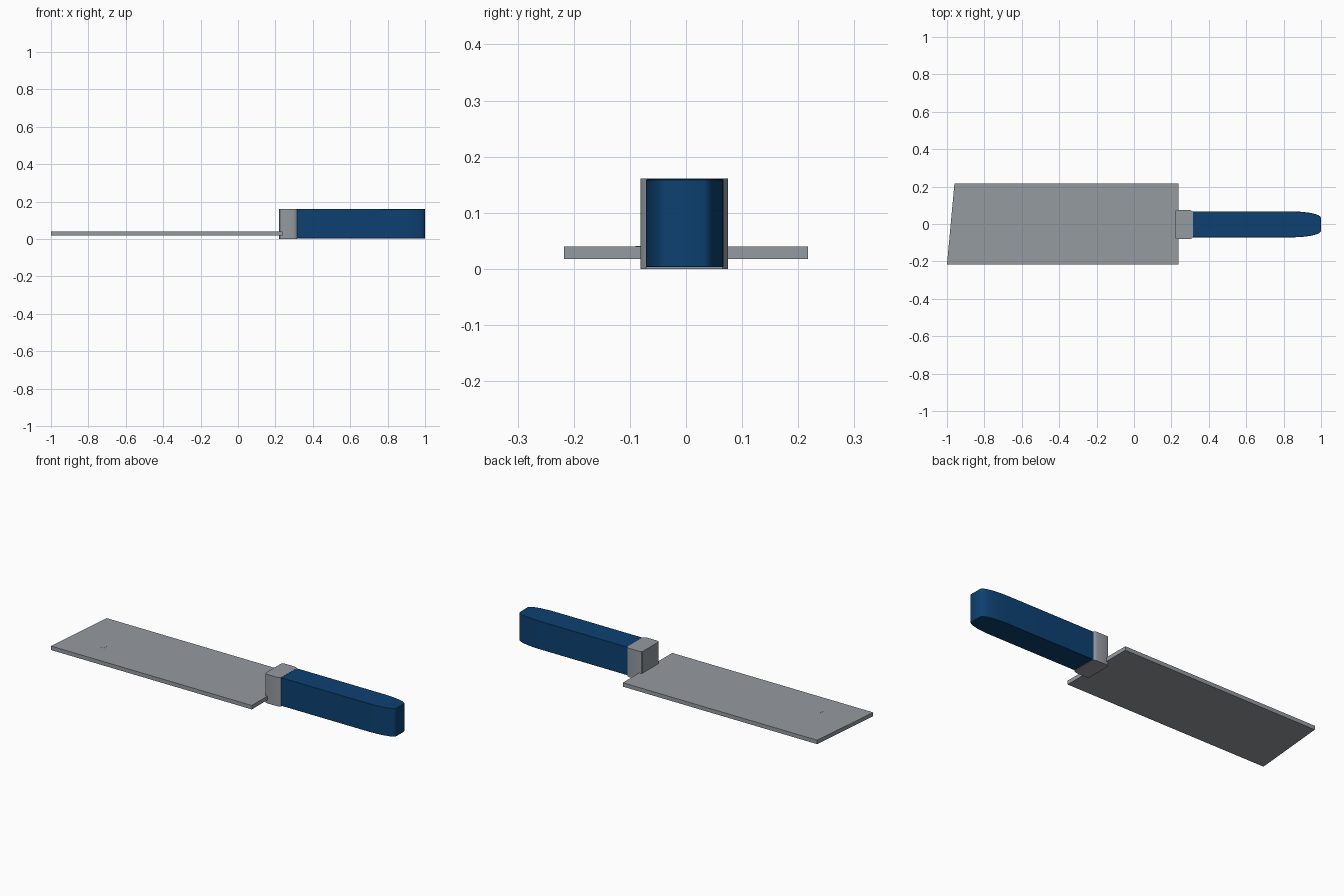
import bpy, bmesh, math

cube = bpy.data.objects.get("Cube")
if cube:
    bpy.data.objects.remove(cube, do_unlink=True)


def material(name, rgb):
    m = bpy.data.materials.new(name)
    m.diffuse_color = (*rgb, 1)
    m.use_nodes = True
    m.node_tree.nodes["Principled BSDF"].inputs["Base Color"].default_value = (*rgb, 1)
    return m


STEEL = material("steel grey", (0.30, 0.325, 0.355))
BLUE = material("handle blue", (0.004, 0.052, 0.165))


def prism(name, outline, z0, z1, mat, bevel=0.0):
    """Extrude a plan outline from z0 to z1, optionally with softened edges."""
    bm = bmesh.new()
    base = bm.faces.new([bm.verts.new((x, y, z0)) for x, y in outline])
    top = bmesh.ops.extrude_face_region(bm, geom=[base])["geom"]
    for v in top:
        if isinstance(v, bmesh.types.BMVert):
            v.co.z = z1
    bmesh.ops.recalc_face_normals(bm, faces=bm.faces)
    mesh = bpy.data.meshes.new(name)
    bm.to_mesh(mesh)
    bm.free()
    mesh.materials.append(mat)
    ob = bpy.data.objects.new(name, mesh)
    bpy.context.collection.objects.link(ob)
    if bevel:
        mod = ob.modifiers.new("soft edges", 'BEVEL')
        mod.width, mod.segments = bevel, 2
        mod.limit_method, mod.angle_limit = 'ANGLE', math.radians(50)
    bpy.ops.object.select_all(action='DESELECT')
    ob.select_set(True)
    bpy.context.view_layer.objects.active = ob
    bpy.ops.object.shade_smooth_by_angle(angle=math.radians(30))
    return ob


def mirrored(half, cy=0.0):
    """Close a half outline (x, half width) around the line y = cy."""
    return [(x, cy - w) for x, w in half] + [(x, cy + w) for x, w in reversed(half)]


# Flat blade with a slanted tip
prism("blade", [(-1, -0.217), (0.237, -0.217), (0.237, 0.217), (-0.96, 0.217)],
      0.018, 0.04, STEEL)

# Small raised mark near the tip
mark = [(-0.777 + 0.012 * math.cos(a), -0.07 + 0.02 * math.sin(a))
        for a in (i * math.tau / 16 for i in range(16))]
prism("blade_mark", mark, 0.038, 0.041, STEEL)

# Collar between blade and handle
prism("collar", mirrored([(0.22, 0.071), (0.224, 0.076), (0.232, 0.078),
                          (0.295, 0.078), (0.307, 0.075), (0.316, 0.068)], -0.003),
      0.0, 0.161, STEEL)

# Handle, straight with a rounded, narrowing butt
prism("handle", mirrored([(0.305, 0.069), (0.86, 0.069), (0.90, 0.067), (0.94, 0.062),
                          (0.97, 0.055), (0.988, 0.048), (0.997, 0.041),
                          (1.0, 0.034)], -0.002),
      0.003, 0.16, BLUE, 0.002)
